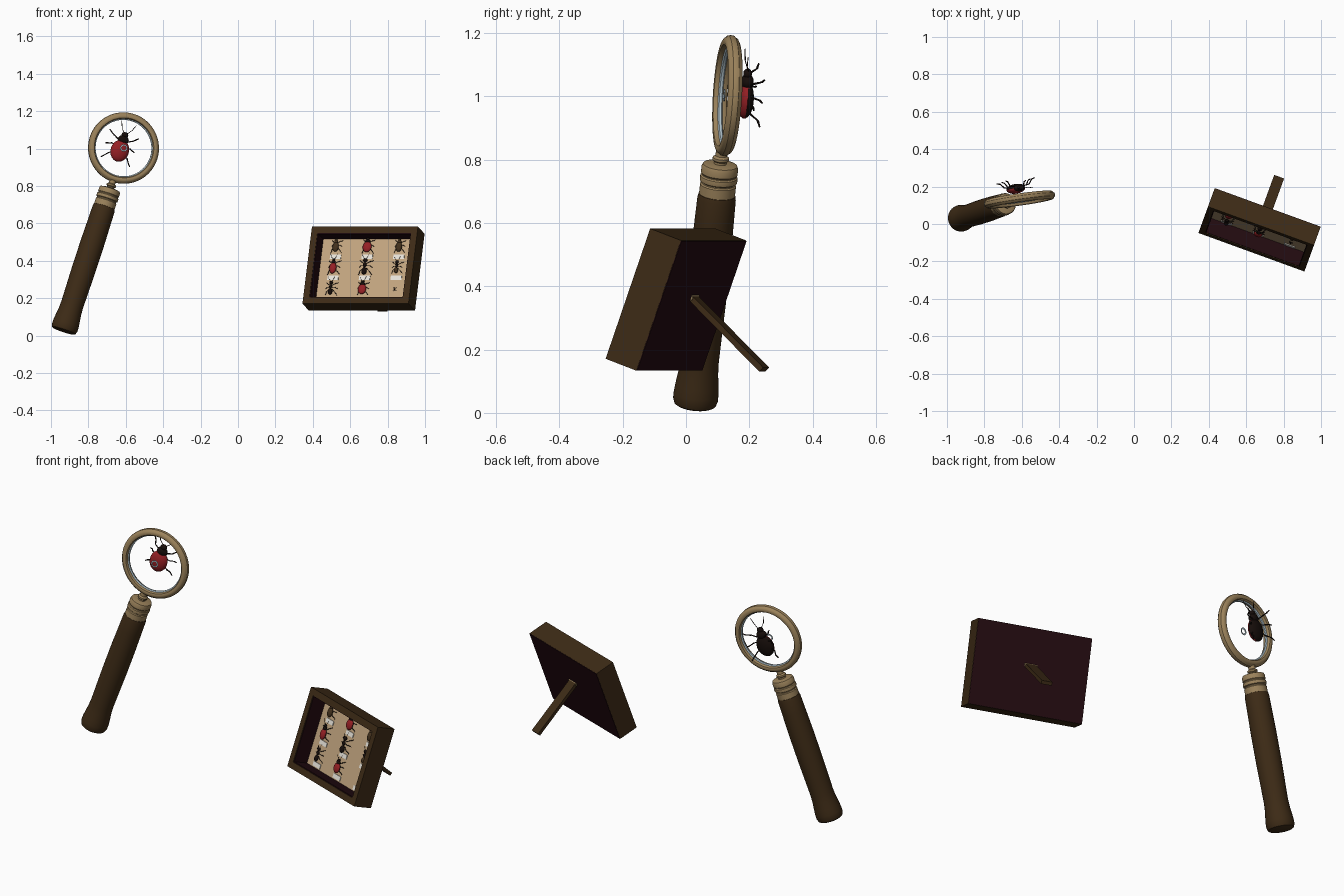
import bpy, bmesh, math
from mathutils import Vector, Matrix

if "Cube" in bpy.data.objects:
    bpy.data.objects.remove(bpy.data.objects["Cube"])

def mat(name, rgb):
    m = bpy.data.materials.new(name)
    m.diffuse_color = (*rgb, 1)
    m.use_nodes = True
    m.node_tree.nodes["Principled BSDF"].inputs["Base Color"].default_value = m.diffuse_color
    return m

WOOD = mat("dark wood", (.047, .024, .008))
BRASS = mat("brass", (.33, .225, .105))
MAROON = mat("dark maroon", (.016, .003, .005))
TAN = mat("tan board", (.53, .37, .21))
PAPER = mat("paper label", (.80, .77, .70))
RED = mat("red shell", (.30, .014, .018))
BLACK = mat("black chitin", (.008, .004, .003))
BROWN = mat("brown chitin", (.055, .03, .012))
GLASS = mat("pale glass", (.45, .56, .62))

def finish(name, bm, mats, M, smooth=True):
    bmesh.ops.recalc_face_normals(bm, faces=bm.faces)
    me = bpy.data.meshes.new(name)
    bm.to_mesh(me)
    bm.free()
    for m in mats:
        me.materials.append(m)
    ob = bpy.data.objects.new(name, me)
    bpy.context.collection.objects.link(ob)
    ob.matrix_world = M
    if smooth:
        bpy.ops.object.select_all(action='DESELECT')
        ob.select_set(True)
        bpy.context.view_layer.objects.active = ob
        bpy.ops.object.shade_smooth_by_angle(angle=math.radians(35))
    return ob

def lathe(name, prof, m, M, n=48, closed=False):
    """Revolve (radius, height) points about local z."""
    bm = bmesh.new()
    rings = [[bm.verts.new((r * math.cos(2 * math.pi * i / n), r * math.sin(2 * math.pi * i / n), h))
              for i in range(n)] for r, h in prof]
    pairs = list(zip(rings, rings[1:]))
    if closed:
        pairs.append((rings[-1], rings[0]))
    else:
        bm.faces.new(rings[0])
        bm.faces.new(rings[-1])
    for a, b in pairs:
        for i in range(n):
            j = (i + 1) % n
            bm.faces.new((a[i], a[j], b[j], b[i]))
    return finish(name, bm, [m], M)

def box(name, c, s, m, M):
    bm = bmesh.new()
    bmesh.ops.create_cube(bm, size=1, matrix=Matrix.Translation(c) @ Matrix.Diagonal((*s, 1)))
    return finish(name, bm, [m], M, False)

def blob(bm, c, r, idx, under=None):
    """Ellipsoid; the underside (+y) may take another material."""
    vs = bmesh.ops.create_uvsphere(bm, u_segments=16, v_segments=10, radius=1,
                                   matrix=Matrix.Translation(c) @ Matrix.Diagonal((*r, 1)))['verts']
    for f in {f for v in vs for f in v.link_faces}:
        low = f.calc_center_median().y > c[1] + .1 * r[1]
        f.material_index = under if under is not None and low else idx

def limb(bm, pts, r, idx):
    for a, b in zip(pts, pts[1:]):
        a, b = Vector(a), Vector(b)
        d = b - a
        M = Matrix.Translation((a + b) / 2) @ d.to_track_quat('Z', 'Y').to_matrix().to_4x4()
        vs = bmesh.ops.create_cone(bm, cap_ends=True, segments=6, radius1=r, radius2=r * .7,
                                   depth=d.length, matrix=M)['verts']
        for f in {f for v in vs for f in v.link_faces}:
            f.material_index = idx

def bug(name, kind, shell, body, M, legs=.9):
    """Insect with head toward +z and back toward -y."""
    bm = bmesh.new()
    if kind == "ant":
        blob(bm, (0, 0, -.42), (.27, .22, .38), 0)
        blob(bm, (0, 0, .22), (.17, .16, .27), 1)
        blob(bm, (0, 0, .68), (.22, .17, .2), 1)
    else:
        w = {"ladybug": .5, "beetle": .38}[kind]
        blob(bm, (0, 0, -.12), (w, .26, .6), 0, 1)
        blob(bm, (0, 0, .5), (w * .6, .2, .24), 1)
        blob(bm, (0, -.02, .76), (w * .37, .14, .16), 1)
    for s in (-1, 1):
        limb(bm, [(s * .08, 0, .84), (s * .28, -.1, 1.1), (s * .42, -.12, 1.45)], .02, 1)
        for z0, z1, z2 in ((.4, .6, .85), (.15, .15, .08), (-.1, -.4, -.72)):
            limb(bm, [(s * .15, .1, z0), (s * legs * .65, .12, z1),
                      (s * legs * .82, .36, (z1 + z2) / 2), (s * legs, .42, z2)], .038, 1)
    return finish(name, bm, [shell, body], M)

# ---- magnifying glass: local z runs along the handle, -y faces front ----
base, centre = Vector((-.933, .028, .024)), Vector((-.612, .131, 1.003))
u = (centre - base).normalized()
L = (centre - base).length
n = Vector((-.14, 1, -.06))
n = (n - n.dot(u) * u).normalized()
R = Matrix((n.cross(u), n, u)).transposed().to_4x4()
H = Matrix.Translation(base) @ R
LENS = Matrix.Translation(centre) @ R

lathe("handle", [(.058, 0), (.066, .005), (.071, .02), (.071, .04), (.068, .07), (.063, .11), (.061, .15),
                 (.062, .22), (.064, .35), (.064, .5), (.062, .62), (.061, .69), (.058, .705), (.05, .71)],
      WOOD, H)
lathe("collar", [(.052, .70), (.057, .703), (.057, .737), (.053, .741), (.053, .745), (.059, .749), (.06, .757),
                 (.059, .765), (.055, .769), (.055, .772), (.058, .776), (.058, .795), (.054, .804), (.04, .808)],
      BRASS, H)
lathe("neck", [(.02, .80), (.02, .815), (.026, .82), (.026, .828), (.018, .834), (.018, .86)], BRASS, H, 24)
FACE = LENS @ Matrix.Rotation(math.pi / 2, 4, 'X')
half = [(.157, .015), (.161, .021), (.168, .023), (.176, .022), (.183, .018), (.186, .012),
        (.190, .009), (.191, .004)]
lathe("lens_rim", half + [(r, -h) for r, h in reversed(half)], BRASS, FACE, 64, True)
lathe("lens_edge", [(.158, .008), (.158, -.008), (.151, -.004), (.151, .004)], GLASS, FACE, 64, True)
lathe("lens_glint", [(.012, .012), (.02, .011), (.02, .009), (.012, .010)], GLASS, FACE, 16, True)
bug("large_ladybug", "ladybug", RED, BLACK, LENS @ Matrix.Translation((-.008, .06, -.002)) @ Matrix.Scale(.1, 4), .82)

# ---- display case, leaning back and turned ----
W, D, T, B = .603, .11, .438, .035
CASE = (Matrix.Translation((.671, -.032, .358)) @ Matrix.Rotation(math.radians(-20), 4, 'Z')
        @ Matrix.Rotation(math.radians(-20), 4, 'X'))
for s, side in ((-1, "left"), (1, "right")):
    box("frame_" + side, (s * (W - B) / 2, 0, 0), (B, D, T), WOOD, CASE)
    box("lining_" + side, (s * (W / 2 - B - .002), 0, 0), (.004, D - .008, T - 2 * B), MAROON, CASE)
for s, side in ((-1, "bottom"), (1, "top")):
    box("frame_" + side, (0, 0, s * (T - B) / 2), (W - 2 * B, D, B), WOOD, CASE)
    box("lining_" + side, (0, 0, s * (T / 2 - B - .002)), (W - 2 * B, D - .008, .004), MAROON, CASE)
box("back_panel", (0, D / 2, 0), (W - .002, .005, T - .002), MAROON, CASE)
box("backing_board", (0, .042, 0), (W - 2 * B, .016, T - 2 * B), TAN, CASE)

# pinned specimens in a three by three grid, with labels
kinds = [("beetle", BROWN, BROWN, .046), ("ladybug", RED, BLACK, .05), ("beetle", BROWN, BROWN, .046),
         ("beetle", RED, BLACK, .052), ("ant", BLACK, BLACK, .054), ("ant", BROWN, BLACK, .042),
         ("ant", BLACK, BLACK, .046), ("ladybug", RED, BLACK, .047), ("ant", BLACK, BLACK, .012)]
for i, (kind, shell, body, size) in enumerate(kinds):
    x, z = (i % 3 - 1) * .18, .135 - .12 * (i // 3)
    P = Matrix.Translation((x, .034 - .42 * size, z)) @ Matrix.Scale(size, 4)
    bug(f"specimen_{i + 1}", kind, shell, body, CASE @ P, .75 if kind == "ant" else .68)
    box(f"label_{i + 1}", (x, .032, z - .056), (.062, .004, .024), PAPER, CASE)

# ---- folding strut behind the case ----
turn = Matrix.Rotation(math.radians(-20), 4, 'Z')
top, foot = Vector((.692, .022, .365)), Vector((.774, .247, .137))
d = (foot - top).normalized()
side = turn @ Vector((1, 0, 0))
S = Matrix((side, d.cross(side), d)).transposed().to_4x4()
S.translation = (top + foot) / 2
box("strut", (0, 0, 0), (.056, .018, (foot - top).length), WOOD, S)
hinge = Matrix.Translation(top) @ turn @ Matrix.Rotation(math.pi / 2, 4, 'Y')
lathe("strut_hinge", [(.011, -.033), (.011, .033)], BRASS, hinge, 16)
